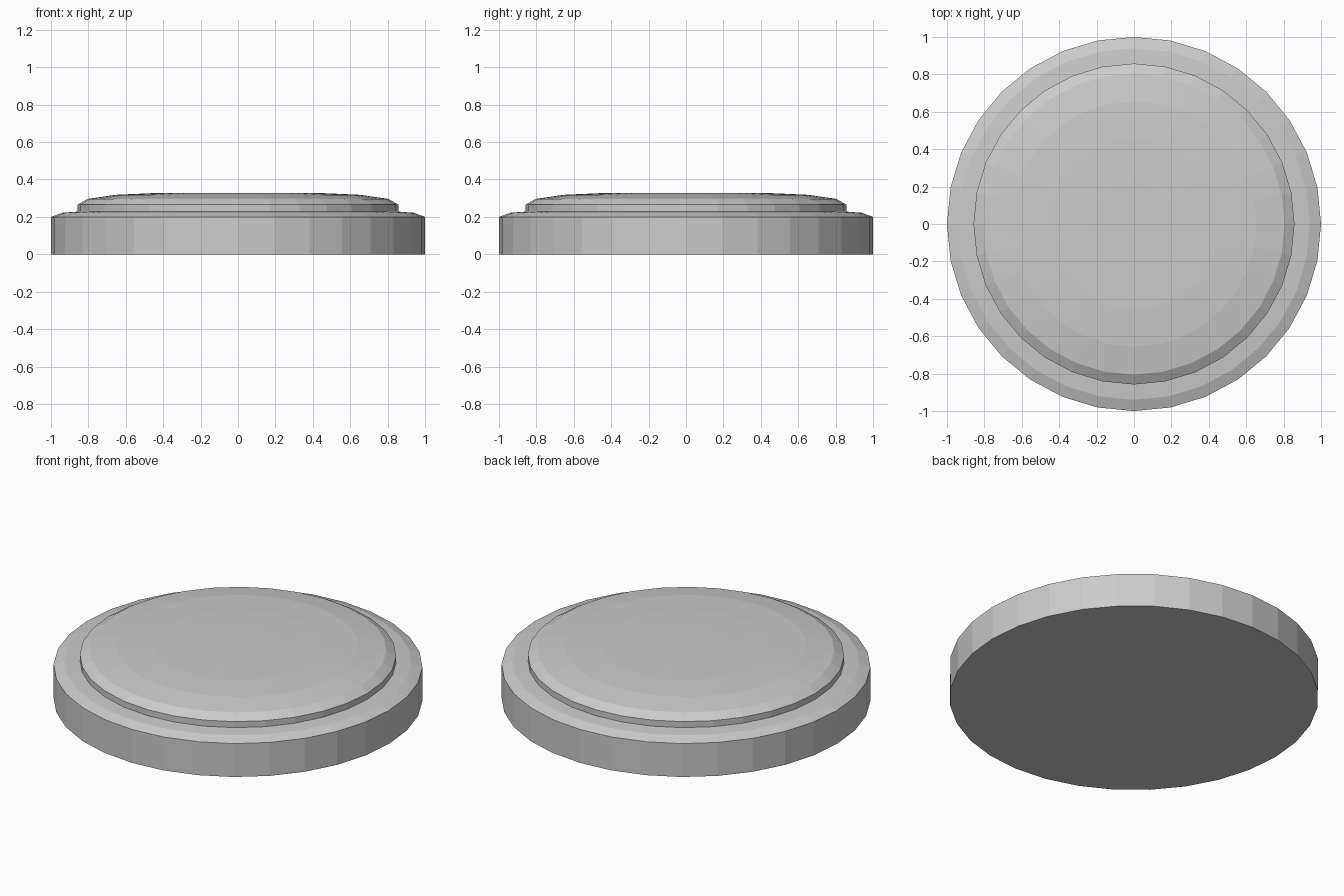
import bpy, bmesh
from math import cos, sin, tau

if "Cube" in bpy.data.objects:
    bpy.data.objects.remove(bpy.data.objects["Cube"])

SIDES = 32


def turned(name, profile):
    """Revolve (radius, height) points about z and cap both ends."""
    bm = bmesh.new()
    rings = [[bm.verts.new((r * cos(tau * i / SIDES), r * sin(tau * i / SIDES), z))
              for i in range(SIDES)] for r, z in profile]
    for low, high in zip(rings, rings[1:]):
        for i in range(SIDES):
            j = (i + 1) % SIDES
            bm.faces.new((low[i], low[j], high[j], high[i]))
    bm.faces.new(rings[0][::-1])
    bm.faces.new(rings[-1])
    mesh = bpy.data.meshes.new(name)
    bm.to_mesh(mesh)
    bm.free()
    obj = bpy.data.objects.new(name, mesh)
    bpy.context.collection.objects.link(obj)
    return obj


# Wide base disc with a bevelled rim
turned("base_disc", [(1, 0), (1, 0.2), (0.94, 0.222), (0.8, 0.233)])

# Raised, gently domed cap
turned("domed_cap", [(0.858, 0.229), (0.858, 0.265), (0.805, 0.296),
                     (0.655, 0.318), (0.455, 0.327), (0.22, 0.329)])
